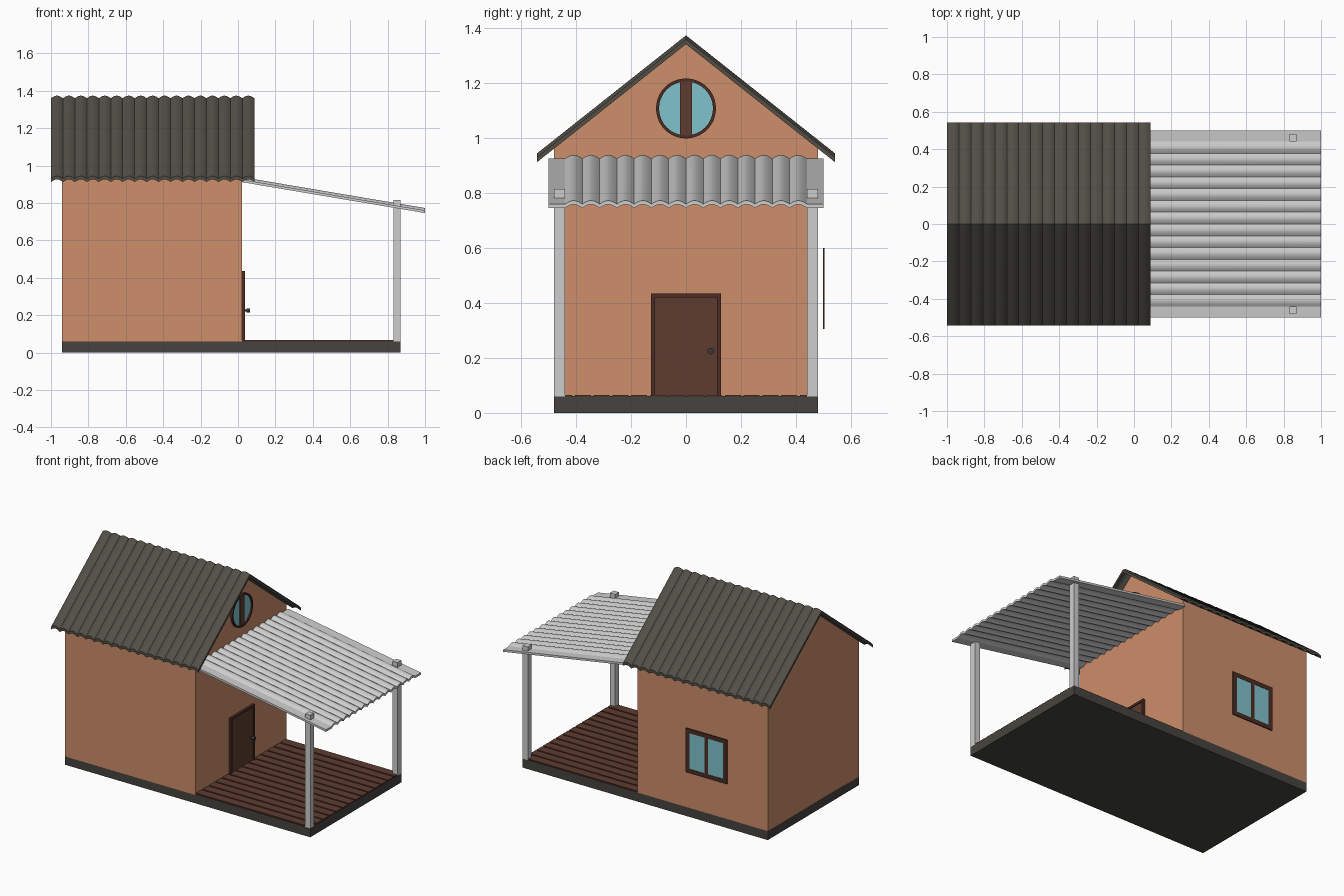
import bpy, bmesh, math

if "Cube" in bpy.data.objects:
    bpy.data.objects.remove(bpy.data.objects["Cube"])

def mat(name, r, g, b):
    m = bpy.data.materials.new(name)
    lin = [(c / 255 / 12.92) if c < 11 else ((c / 255 + 0.055) / 1.055) ** 2.4 for c in (r, g, b)]
    m.diffuse_color = (*lin, 1)
    m.use_nodes = True
    m.node_tree.nodes["Principled BSDF"].inputs["Base Color"].default_value = m.diffuse_color
    return m

WALL = mat("terracotta wall", 205, 142, 107)
ROOF = mat("dark roof", 82, 78, 71)
BASE = mat("dark stone", 70, 68, 62)
PALE = mat("pale grey", 206, 206, 206)
DECK = mat("deck wood", 94, 60, 48)
TRIM = mat("dark trim", 76, 44, 35)
GLASS = mat("blue glass", 128, 195, 205)
KNOB = mat("knob metal", 58, 54, 51)

def make(name, bm, m, smooth=False):
    bmesh.ops.recalc_face_normals(bm, faces=bm.faces[:])
    me = bpy.data.meshes.new(name)
    bm.to_mesh(me)
    bm.free()
    me.materials.append(m)
    ob = bpy.data.objects.new(name, me)
    bpy.context.collection.objects.link(ob)
    if smooth:
        bpy.ops.object.select_all(action='DESELECT')
        ob.select_set(True)
        bpy.context.view_layer.objects.active = ob
        bpy.ops.object.shade_smooth_by_angle(angle=math.radians(30))
    return ob

def add_box(bm, x0, x1, y0, y1, z0, z1):
    vs = bmesh.ops.create_cube(bm, size=1)["verts"]
    for v in vs:
        v.co = (x0 + (v.co.x + .5) * (x1 - x0), y0 + (v.co.y + .5) * (y1 - y0), z0 + (v.co.z + .5) * (z1 - z0))

def boxes(name, m, *dims):
    bm = bmesh.new()
    for d in dims:
        add_box(bm, *d)
    return make(name, bm, m)

def loft(name, rings, m, smooth=False, closed=False):
    """Skin a list of equal point rings; cap the ends unless closed."""
    bm = bmesh.new()
    rs = [[bm.verts.new(p) for p in r] for r in rings]
    n = len(rs[0])
    pairs = list(zip(rs, rs[1:])) + ([(rs[-1], rs[0])] if closed else [])
    for a, b in pairs:
        for i in range(n):
            j = (i + 1) % n
            bm.faces.new((a[i], a[j], b[j], b[i]))
    if not closed:
        bm.faces.new(rs[0])
        bm.faces.new(rs[-1])
    return make(name, bm, m, smooth)

def ripple(u0, u1, count, height, thick, flat=0.0, steps=6):
    """Closed cross-section of a scalloped sheet as (u, h) points."""
    top = []
    for i in range(count * steps + 1):
        t = i / steps
        top.append((u0 + (u1 - u0) * t / count, height * abs(math.sin(math.pi * t))))
    if flat:
        top = [(u0 - flat, 0)] + top + [(u1 + flat, 0)]
    return top + [(u, h - thick) for u, h in reversed(top)]

# Foundation and house body
boxes("foundation", BASE, (-.94, .87, -.48, .48, 0, .06))
gable = [(-.48, .055), (.48, .055), (.48, .962), (0, 1.345), (-.48, .962)]
loft("house_walls", [[(x, y, z) for y, z in gable] for x in (-.94, .022)], WALL)

# Corrugated main roof, folded at the ridge
prof = ripple(-1, .087, 17, .014, .018)
loft("main_roof", [[(u, y, z + h) for u, h in prof]
                   for y, z in ((-.543, .93), (0, 1.36), (.543, .93))], ROOF, True)

# Corrugated porch roof with flat side strips
prof = ripple(-.44, .44, 14, .013, .014, flat=.06)
loft("porch_roof", [[(x, u, z + h) for u, h in prof] for x, z in ((.022, .925), (1, .76))], PALE, True)

# Porch posts poking through the roof
for side, s in (("front", -1), ("back", 1)):
    boxes(side + "_porch_post", PALE, (.832, .87, s * .46 - .02, s * .46 + .02, .06, .815))

# Deck planks over a dark underlay
boxes("deck_underlay", TRIM, (.022, .868, -.478, .478, .06, .062))
N = 14
w = .956 / N
boxes("deck_planks", DECK, *[(.022, .868, -.478 + i * w + .005, -.478 + (i + 1) * w - .005, .061, .066)
                             for i in range(N)])

# Door
boxes("door_panel", DECK, (.015, .031, -.112, .112, .062, .42))
boxes("door_frame", TRIM, (.015, .037, -.127, -.112, .062, .435), (.015, .037, .112, .127, .062, .435),
      (.015, .037, -.112, .112, .42, .435))

def disc(name, m, x0, x1, y, z, r, n):
    loft(name, [[(x, y + r * math.cos(2 * math.pi * i / n), z + r * math.sin(2 * math.pi * i / n))
                 for i in range(n)] for x in (x0, x1)], m, True)

disc("door_knob_stem", KNOB, .03, .05, .09, .225, .006, 12)
disc("door_knob", KNOB, .045, .063, .09, .225, .012, 16)

# Round gable window: glass, ring and centre bar
disc("round_glass", GLASS, .015, .027, 0, 1.108, .1, 48)
rings = []
for i in range(48):
    a = 2 * math.pi * i / 48
    rings.append([(x, r * math.cos(a), 1.108 + r * math.sin(a))
                  for x, r in ((.015, .109), (.036, .109), (.036, .098), (.015, .098))])
loft("round_window_frame", rings, TRIM, True, True)
boxes("round_window_bar", DECK, (.015, .033, -.022, .022, 1.01, 1.206))

# Side window on the back wall, standing just off it
x0, x1, z0, z1, f = -.655, -.35, .305, .6, .028
xm = (x0 + x1) / 2
ya, yb = .498, .504
boxes("side_window_glass", GLASS, (x0 + .01, x1 - .01, .499, .502, z0 + .01, z1 - .01))
boxes("side_window_frame", TRIM, (x0, x0 + f, ya, yb, z0, z1), (x1 - f, x1, ya, yb, z0, z1),
      (x0 + f, x1 - f, ya, yb, z0, z0 + f), (x0 + f, x1 - f, ya, yb, z1 - f, z1),
      (xm - .013, xm + .013, ya, yb, z0 + f, z1 - f))
